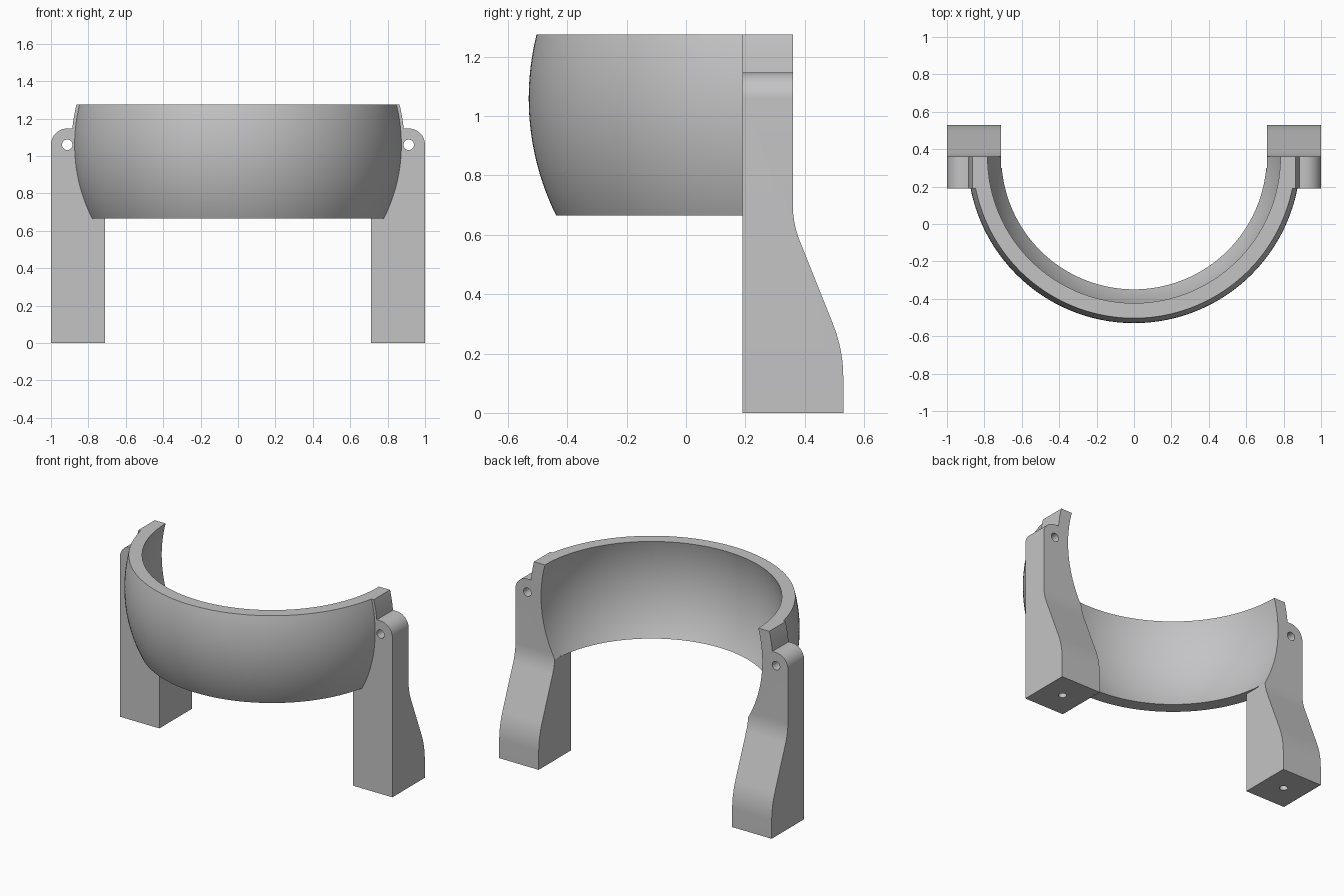
import bpy, bmesh
from math import sin, cos, pi, sqrt, radians
from mathutils import Vector

cube = bpy.data.objects.get("Cube")
if cube:
    bpy.data.objects.remove(cube, do_unlink=True)

CY, CZ = 0.36, 1.06            # centre of the spherical band
R_OUT, R_IN = 0.89, 0.812
Z_LOW, Z_TOP = 0.665, 1.275
Y_FRONT, Y_BACK = 0.19, 0.53   # leg depth
X_IN, PIN_X, LUG_R = 0.71, 0.913, 0.087

grey = bpy.data.materials.new("light_grey")
grey.use_nodes = True
grey.diffuse_color = (0.55, 0.55, 0.56, 1)
grey.node_tree.nodes["Principled BSDF"].inputs["Base Color"].default_value = grey.diffuse_color


def make_object(name, bm):
    bmesh.ops.recalc_face_normals(bm, faces=bm.faces)
    mesh = bpy.data.meshes.new(name)
    bm.to_mesh(mesh)
    bm.free()
    mesh.materials.append(grey)
    obj = bpy.data.objects.new(name, mesh)
    bpy.context.collection.objects.link(obj)
    return obj


def prism(name, points, offset):
    """Closed outline swept along an offset."""
    bm = bmesh.new()
    face = bm.faces.new([bm.verts.new(p) for p in points])
    swept = bmesh.ops.extrude_face_region(bm, geom=[face])["geom"]
    bmesh.ops.translate(bm, vec=offset, verts=[v for v in swept if isinstance(v, bmesh.types.BMVert)])
    return make_object(name, bm)


def sphere_zone(radius, low, high, rings, segments=160):
    """Solid slice of a sphere between two heights."""
    bm = bmesh.new()
    loops = []
    for i in range(rings + 1):
        z = low + (high - low) * i / rings
        r = sqrt(radius ** 2 - (z - CZ) ** 2)
        loops.append([bm.verts.new((r * cos(2 * pi * k / segments), CY + r * sin(2 * pi * k / segments), z))
                      for k in range(segments)])
    for a, b in zip(loops, loops[1:]):
        for k in range(segments):
            n = (k + 1) % segments
            bm.faces.new((a[k], a[n], b[n], b[k]))
    bm.faces.new(loops[0])
    bm.faces.new(loops[-1])
    return bm


def combine(obj, other, operation):
    mod = obj.modifiers.new(operation, 'BOOLEAN')
    mod.operation, mod.object, mod.solver = operation, other, 'EXACT'
    bpy.context.view_layer.objects.active = obj
    bpy.ops.object.modifier_apply(modifier=mod.name)
    bpy.data.objects.remove(other, do_unlink=True)


def bend(a, b, c, steps=10):
    """Rounded corner from a to c with control point b."""
    a, b, c = Vector(a), Vector(b), Vector(c)
    return [a.lerp(b, i / steps).lerp(b.lerp(c, i / steps), i / steps) for i in range(steps + 1)]


def drill(name, centre, radius, direction):
    u = Vector((1, 0, 0))
    w = Vector(direction).normalized().cross(u)
    ring = [Vector(centre) + radius * (u * cos(pi * k / 12) + w * sin(pi * k / 12)) for k in range(24)]
    return prism(name, ring, direction)


# Band: front half of the outer sphere slice, ending inside the legs
bm = sphere_zone(R_OUT, Z_LOW, Z_TOP, 28)
cut = bmesh.ops.bisect_plane(bm, geom=bm.verts[:] + bm.edges[:] + bm.faces[:],
                             plane_co=(0, 0.3, 0), plane_no=(0, 1, 0), clear_outer=True)
bmesh.ops.edgeloop_fill(bm, edges=[e for e in cut["geom_cut"] if isinstance(e, bmesh.types.BMEdge)])
bracket = make_object("curved_band_with_legs", bm)

# Legs: front outline with pin lug, trimmed by the curved back outline
lug_top = CZ + LUG_R
for side in (1, -1):
    outline = [(X_IN, 0), (1, 0)]
    outline += [(PIN_X + LUG_R * cos(pi * i / 24), CZ + LUG_R * sin(pi * i / 24)) for i in range(13)]
    heights = [lug_top + (Z_TOP - lug_top) * i / 8 for i in range(9)]
    outline += [(sqrt(R_OUT ** 2 - (z - CZ) ** 2), z) for z in heights]
    outline.append((X_IN, Z_TOP))
    leg = prism("leg", [(side * x, Y_FRONT, z) for x, z in outline], (0, Y_BACK + 0.1 - Y_FRONT, 0))

    back = [(0.1, -0.1), (Y_BACK, -0.1)]
    back += bend((Y_BACK, 0.12), (Y_BACK, 0.2125), (0.495, 0.30))
    back += bend((0.385, 0.575), (CY, 0.6375), (CY, 0.70))
    back += [(CY, 1.5), (0.1, 1.5)]
    combine(leg, prism("back_trim", [(side * 0.6, y, z) for y, z in back], (side * 0.6, 0, 0)), 'INTERSECT')
    combine(bracket, leg, 'UNION')

# Hollow inside of the band
combine(bracket, make_object("hollow", sphere_zone(R_IN, CZ - 0.8, CZ + 0.8, 80)), 'DIFFERENCE')

# Pin holes through the lugs and screw holes under the feet
for side in (1, -1):
    combine(bracket, drill("pin_hole", (side * PIN_X, 0.1, CZ), 0.028, (0, 0.5, 0)), 'DIFFERENCE')
    combine(bracket, drill("screw_hole", (side * (X_IN + 1) / 2, CY, -0.1), 0.025, (0, 0, 0.3)), 'DIFFERENCE')

bpy.ops.object.select_all(action='DESELECT')
bracket.select_set(True)
bpy.context.view_layer.objects.active = bracket
bpy.ops.object.shade_smooth_by_angle(angle=radians(25))
